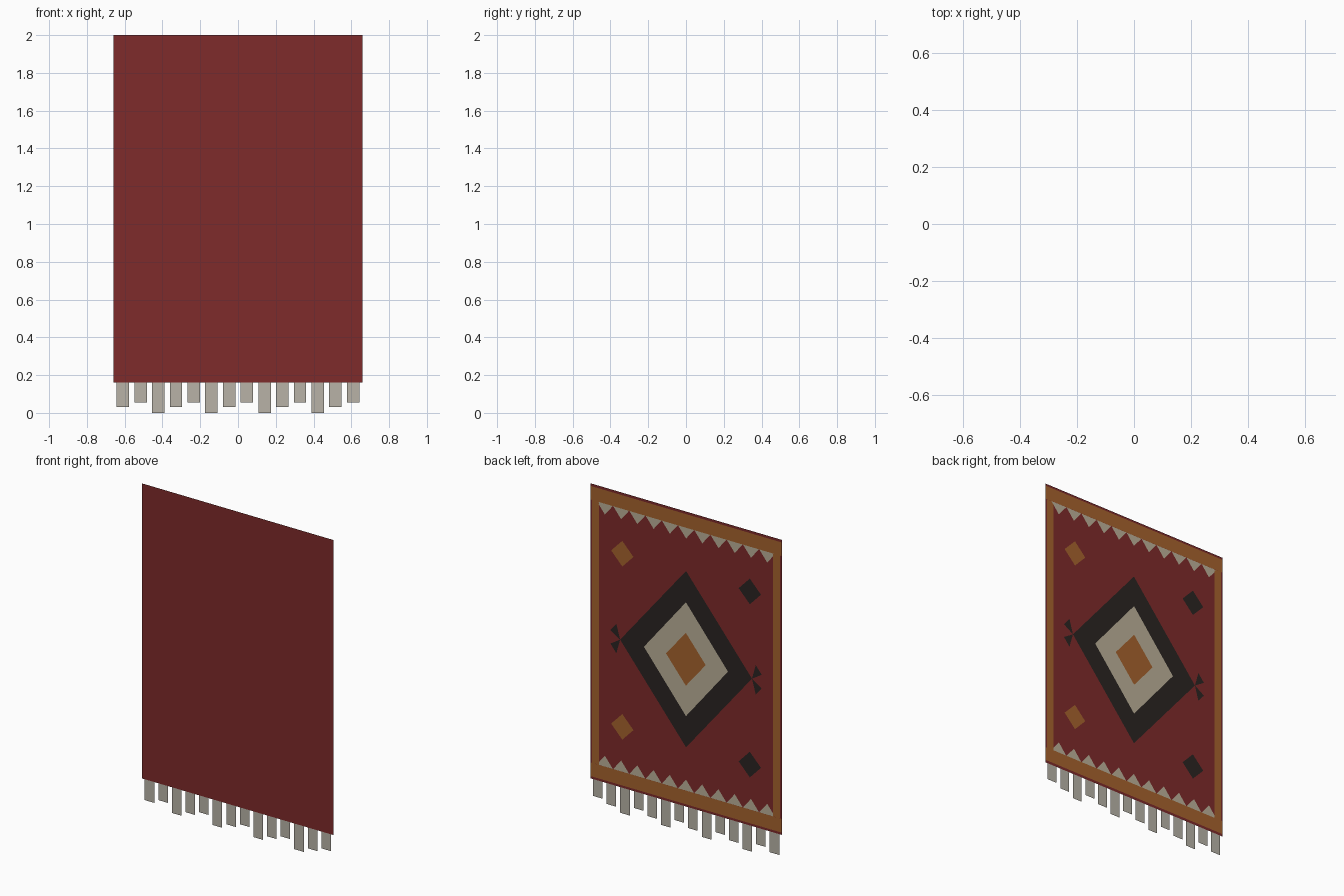
import bpy

if "Cube" in bpy.data.objects:
    bpy.data.objects.remove(bpy.data.objects["Cube"])

def mat(name, rgb):
    m = bpy.data.materials.new(name)
    m.diffuse_color = (*rgb, 1)
    m.use_nodes = True
    m.node_tree.nodes["Principled BSDF"].inputs["Base Color"].default_value = m.diffuse_color
    return m

RED = mat("red_wool", (0.21, 0.024, 0.024))
OCHRE = mat("ochre_wool", (0.38, 0.125, 0.027))
CREAM = mat("cream_wool", (0.50, 0.44, 0.32))
BLACK = mat("black_wool", (0.024, 0.018, 0.016))
FRINGE = mat("fringe_yarn", (0.48, 0.45, 0.39))

LAYER = 0.001      # flat pieces are stacked toward +y, the patterned side
MID = 1.08         # centre height of the woven field

def flat(name, polys, layer, material):
    """One object of flat (x, z) polygons, all facing +y."""
    verts, faces = [], []
    for p in polys:
        area = sum(a[0] * b[1] - b[0] * a[1] for a, b in zip(p, p[1:] + p[:1]))
        if area > 0:
            p = p[::-1]
        faces.append(range(len(verts), len(verts) + len(p)))
        verts += [(x, (layer - 1.5) * LAYER, z) for x, z in p]
    me = bpy.data.meshes.new(name)
    me.from_pydata(verts, [], [list(f) for f in faces])
    me.materials.append(material)
    ob = bpy.data.objects.new(name, me)
    bpy.context.collection.objects.link(ob)
    return ob

def rect(x0, x1, z0, z1):
    return [(x0, z0), (x1, z0), (x1, z1), (x0, z1)]

def diamond(x, z, w, h):
    return [(x - w, z), (x, z - h), (x + w, z), (x, z + h)]

# Woven field
flat("rug_body", [rect(-0.66, 0.66, 0.16, 2.0)], 0, RED)

# Border bands
flat("end_bands", [rect(-0.66, 0.66, 0.175, 0.26), rect(-0.66, 0.66, 1.9, 1.985)], 2, OCHRE)
flat("side_bands", [rect(s * 0.625 - 0.025, s * 0.625 + 0.025, 0.26, 1.9) for s in (-1, 1)], 1, OCHRE)

# Rows of teeth along both end bands
teeth = []
for i in range(11):
    x = (i - 5) * 0.112
    for s in (-1, 1):
        base, tip = MID + s * 0.82, MID + s * 0.752
        teeth.append([(x - 0.055, base), (x + 0.055, base), (x, tip)])
flat("border_teeth", teeth, 1, CREAM)

# Nested central medallion
for i, (name, w, h, m) in enumerate([("medallion_outer", 0.455, 0.55, BLACK),
                                     ("medallion_middle", 0.29, 0.355, CREAM),
                                     ("medallion_centre", 0.137, 0.165, OCHRE)]):
    flat(name, [diamond(0, MID, w, h)], i + 1, m)

# Split hooks at the medallion's side points
flat("medallion_hooks", [[(s * 0.455, MID), (s * 0.522, MID + t * 0.042), (s * 0.481, MID + t * 0.092)]
                         for s in (-1, 1) for t in (-1, 1)], 1, BLACK)

# Corner diamonds
for name, x, m in (("corner_diamonds_ochre", 0.44, OCHRE), ("corner_diamonds_black", -0.44, BLACK)):
    flat(name, [diamond(x, MID + s * 0.54, 0.077, 0.08) for s in (-1, 1)], 1, m)

# Fringe with three repeating lengths
flat("fringe", [rect(x - 0.033, x + 0.033, (0.03, 0.055, 0.0)[i % 3], 0.16)
                for i in range(14) for x in [(i - 6.5) * 0.0938]], 0, FRINGE)
